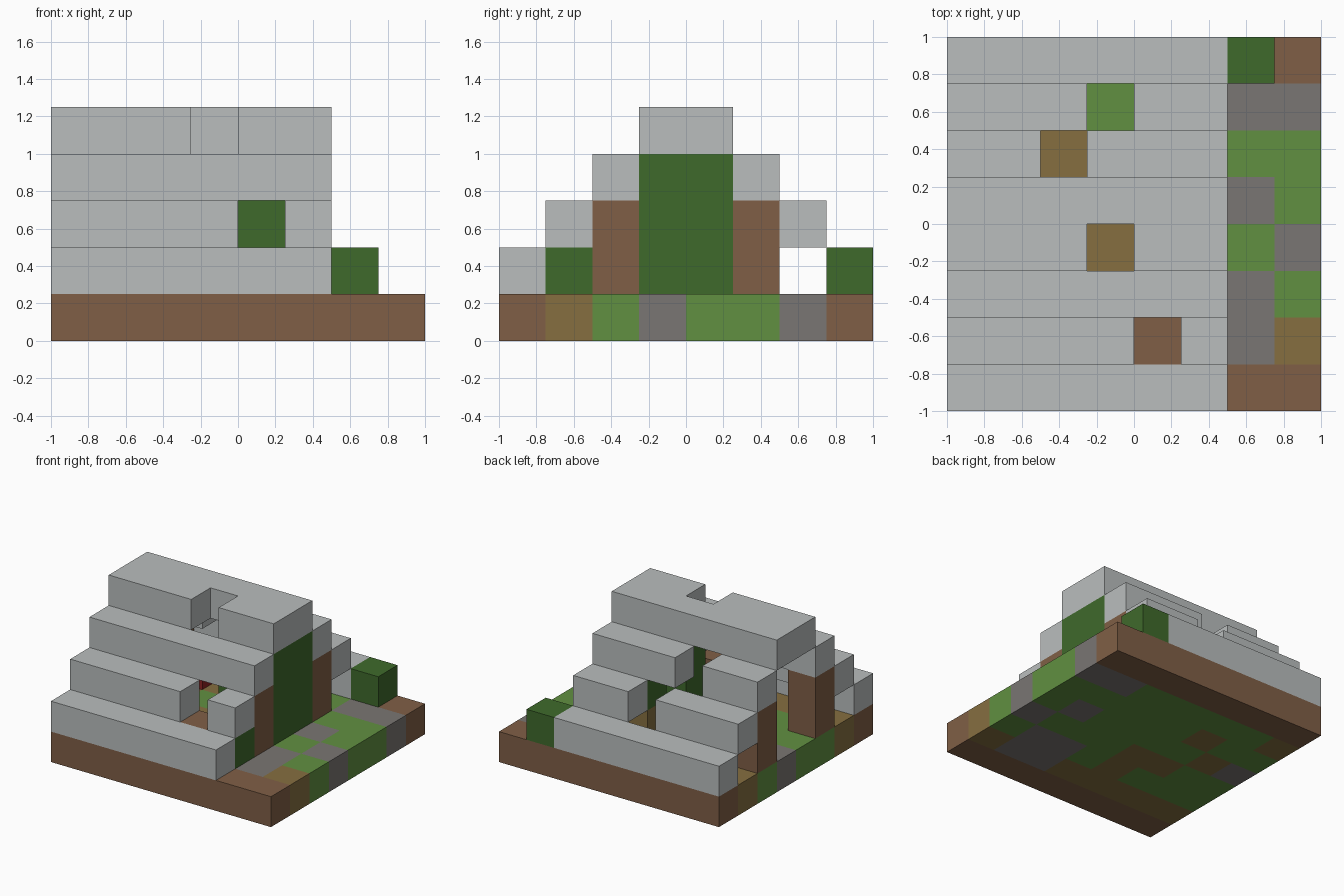
import bpy, bmesh

cube = bpy.data.objects.get("Cube")
if cube:
    bpy.data.objects.remove(cube)

U = 0.25  # edge of one block


def material(name, hex_code):
    rgb = [int(hex_code[k:k + 2], 16) / 255 for k in (0, 2, 4)]
    lin = [c / 12.92 if c < 0.04 else ((c + 0.055) / 1.055) ** 2.4 for c in rgb]
    m = bpy.data.materials.new(name)
    m.use_nodes = True
    m.diffuse_color = (*lin, 1)
    m.node_tree.nodes["Principled BSDF"].inputs["Base Color"].default_value = (*lin, 1)
    return m


slate = material("roof_grey", "BABEBE")
plank = material("plank_brown", "805F46")
leaf = material("dark_green", "3F6A2B")
grass = material("grass_green", "619041")
straw = material("straw_tan", "866F40")
stone = material("stone_grey", "7A7673")
red = material("blanket_red", "8E2424")


def blocks(name, mat, boxes):
    """Boxes in block units: (column, row, level, width, depth, height)."""
    bm = bmesh.new()
    for i, j, k, w, d, h in boxes:
        geom = bmesh.ops.create_cube(bm, size=1)
        for v in geom["verts"]:
            v.co.x = (i - 4 + (v.co.x + 0.5) * w) * U
            v.co.y = (j - 4 + (v.co.y + 0.5) * d) * U
            v.co.z = (k + (v.co.z + 0.5) * h) * U
    return finish(name, bm, [mat])


def finish(name, bm, mats):
    me = bpy.data.meshes.new(name)
    bm.to_mesh(me)
    bm.free()
    for m in mats:
        me.materials.append(m)
    ob = bpy.data.objects.new(name, me)
    bpy.context.collection.objects.link(ob)
    return ob


# Ground slab: rows from front to back, one letter per tile
ground = ["bbbbbbbb",
          "yyyyysst",
          "gggyggsg",
          "ggyyg" + "ggs",
          "syggggsg",
          "ggygg" + "ggg",
          "yggggg" + "ss",
          "bbbbbbbb"]
ground[1] = "yyyyyssy"
ground[2] = "gggygssg"
letters = "bygs"
bm = bmesh.new()
bmesh.ops.create_grid(bm, x_segments=8, y_segments=8, size=1)
for f in bm.faces:
    c = f.calc_center_median()
    f.material_index = letters.index(ground[int((c.y + 1) / U)][int((c.x + 1) / U)])
slab = finish("ground_slab", bm, [plank, straw, grass, stone])
slab.location.z = U
thick = slab.modifiers.new("thickness", 'SOLIDIFY')
thick.thickness = U
thick.offset = -1

# Stepped roof: each course is six blocks long, some with one block missing
LENGTH = 6


def course(name, row, level, gap=None):
    if gap is None:
        parts = [(0, row, level, LENGTH, 1, 1)]
    else:
        parts = [(0, row, level, gap, 1, 1),
                 (gap + 1, row, level, LENGTH - gap - 1, 1, 1)]
    blocks(name, slate, parts)


course("front_eave", 0, 1)
course("front_lower_course", 1, 2, gap=4)
course("front_upper_course", 2, 3)
course("ridge_front", 3, 4, gap=3)
course("ridge_back", 4, 4)
course("back_upper_course", 5, 3, gap=2)
course("back_lower_course", 6, 2, gap=3)
course("back_eave", 7, 1)

# End walls: plank posts on both ends, green panel on one end
for side, col in (("left", 5), ("right", 0)):
    for end, row in (("front", 2), ("back", 5)):
        blocks(f"{side}_{end}_post", plank, [(col, row, 1, 1, 1, 2)])
blocks("end_wall_panel", leaf, [(5, 3, 1, 1, 2, 3)])
blocks("end_wall_low_block", leaf, [(5, 1, 1, 1, 1, 1)])

# Outdoor bush
blocks("bush", leaf, [(6, 7, 1, 1, 1, 1)])

# Interior furnishings
blocks("inner_column", leaf, [(4, 3, 1, 1, 1, 3)])
blocks("plank_block", plank, [(4, 1, 1, 1, 1, 1)])
blocks("tan_chest", straw, [(4, 5, 1, 1, 1, 1)])
blocks("chest_plant", leaf, [(4, 5, 2, 1, 1, 1)])
blocks("red_bed", red, [(1, 5, 1, 1, 1, 1)])
